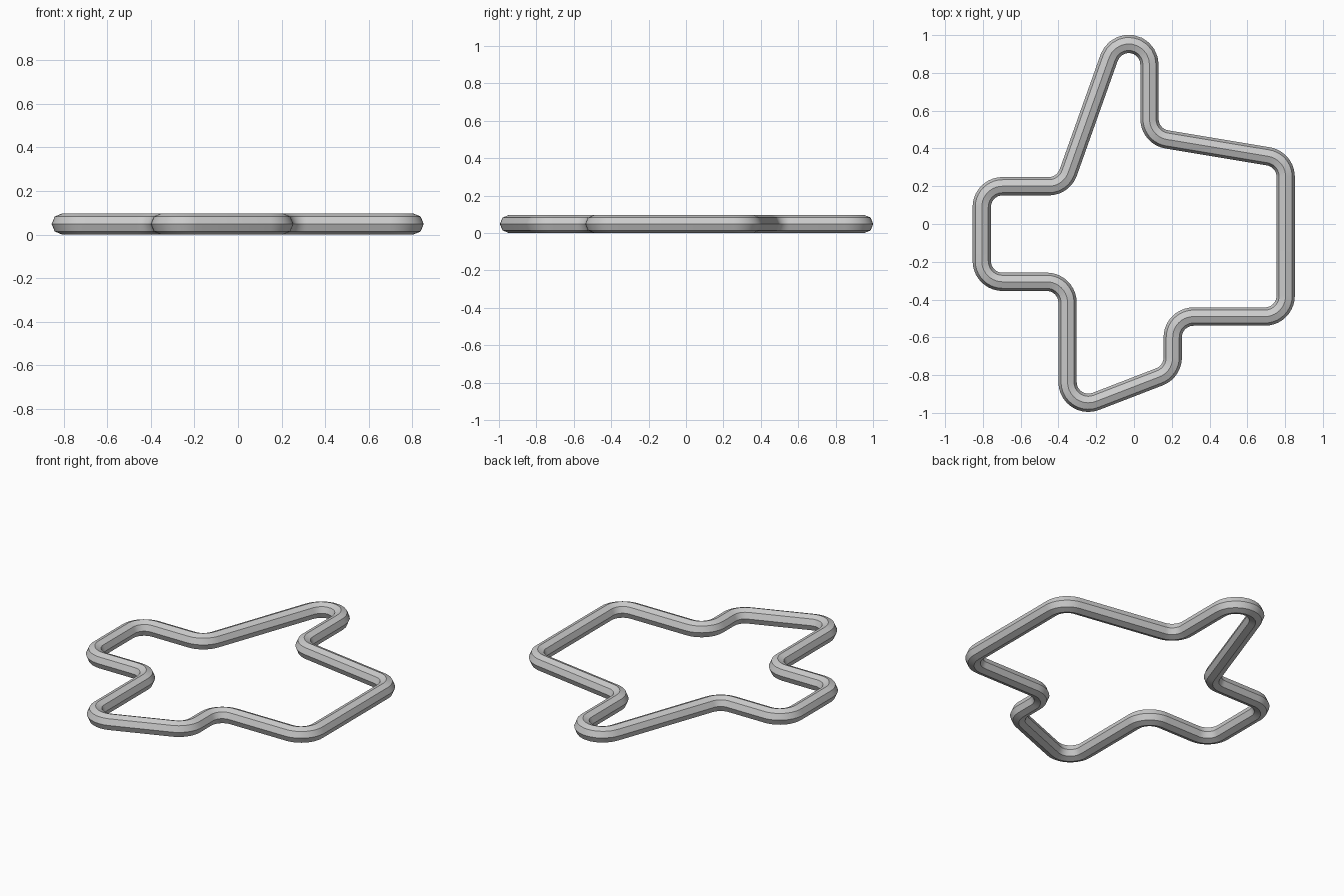
import bpy
import math
from mathutils import Vector

if "Cube" in bpy.data.objects:
    bpy.data.objects.remove(bpy.data.objects["Cube"])

TUBE = 0.0485     # tube radius
BEND = 0.11       # bend radius of the centre line
STEPS = 10        # segments per bend

# Sharp corners of the closed centre line
corners = [Vector(c) for c in [
    (0.803, -0.49), (0.803, 0.343), (0.082, 0.463), (0.082, 1.48),
    (-0.374, 0.20), (-0.806, 0.20), (-0.806, -0.306), (-0.352, -0.306),
    (-0.352, -0.997), (0.205, -0.782), (0.205, -0.49)]]


def bend_points(prev, corner, nxt):
    """Arc that rounds one corner of the path."""
    a = (prev - corner).normalized()
    b = (nxt - corner).normalized()
    half = a.angle(b) / 2
    centre = corner + (a + b).normalized() * (BEND / math.sin(half))
    start = corner + a * (BEND / math.tan(half)) - centre
    end = corner + b * (BEND / math.tan(half)) - centre
    a0 = math.atan2(start.y, start.x)
    turn = math.atan2(start.x * end.y - start.y * end.x, start.dot(end))
    return [centre + BEND * Vector((math.cos(a0 + turn * i / STEPS),
                                    math.sin(a0 + turn * i / STEPS)))
            for i in range(STEPS + 1)]


n = len(corners)
path = []
for i in range(n):
    path += bend_points(corners[i - 1], corners[i], corners[(i + 1) % n])

# Eight-sided tube swept along the rounded outline
curve = bpy.data.curves.new("outline_tube", 'CURVE')
curve.dimensions = '3D'
curve.bevel_depth = TUBE
curve.bevel_resolution = 2
spline = curve.splines.new('POLY')
spline.points.add(len(path) - 1)
for point, p in zip(spline.points, path):
    point.co = (p.x, p.y, TUBE, 1)
spline.use_cyclic_u = True

tube = bpy.data.objects.new("outline_tube", curve)
bpy.context.collection.objects.link(tube)
bpy.context.view_layer.objects.active = tube
tube.select_set(True)
bpy.ops.object.convert(target='MESH')
bpy.ops.object.shade_smooth_by_angle(angle=math.radians(30))
